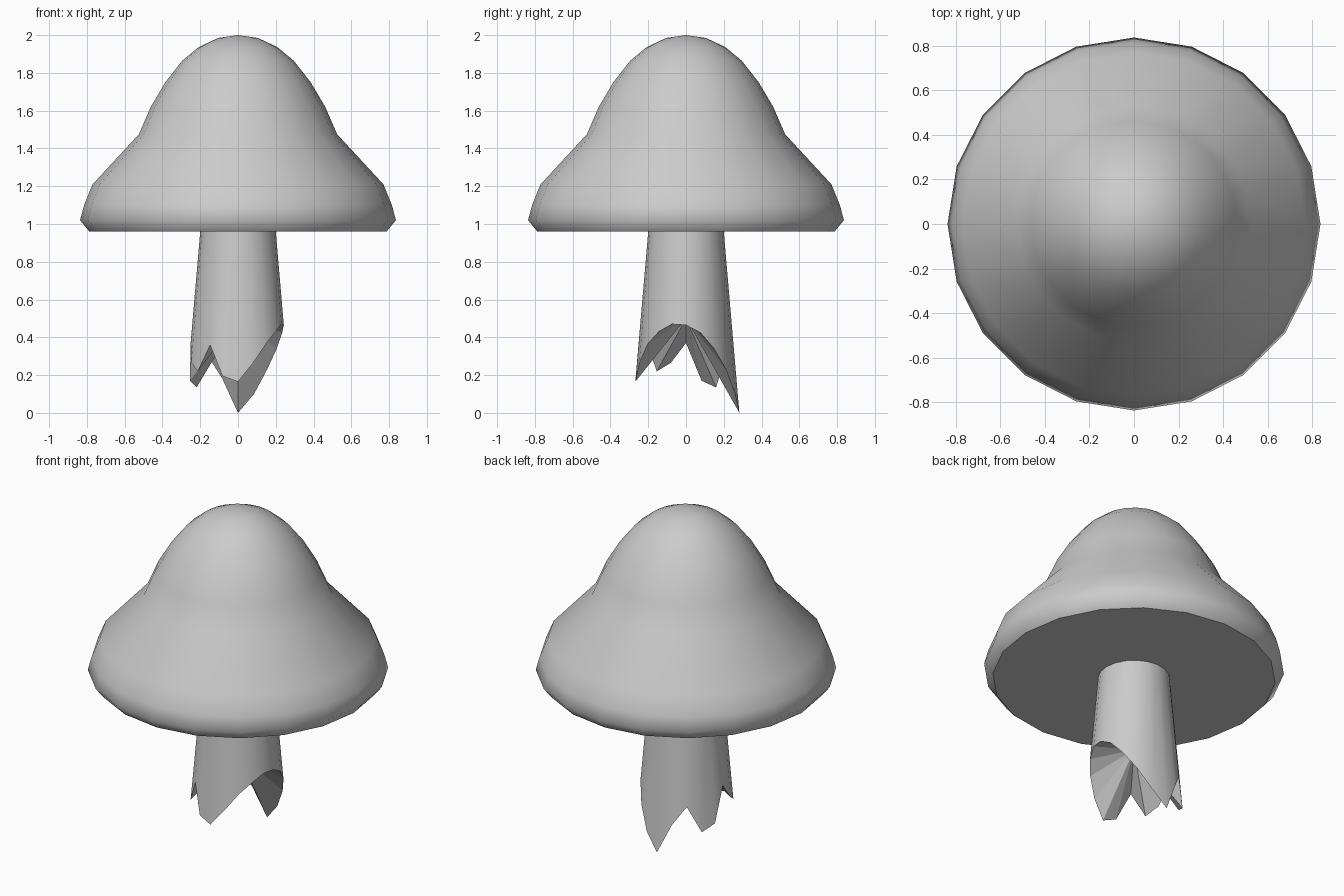
import bpy, bmesh
from math import sin, cos, pi

if "Cube" in bpy.data.objects:
    bpy.data.objects.remove(bpy.data.objects["Cube"])

SIDES = 20


def ring(bm, radius, height):
    """Ring of vertices; radius may vary with height, height may vary per side."""
    verts = []
    for k in range(SIDES):
        z = height(k)
        r = radius(z)
        a = 2 * pi * k / SIDES
        verts.append(bm.verts.new((r * cos(a), r * sin(a), z)))
    return verts


def bridge(bm, low, high, smooth=True):
    for k in range(SIDES):
        n = (k + 1) % SIDES
        bm.faces.new((low[k], low[n], high[n], high[k])).smooth = smooth


def fan(bm, loop, z, smooth):
    tip = bm.verts.new((0, 0, z))
    for k in range(SIDES):
        bm.faces.new((loop[k], loop[(k + 1) % SIDES], tip)).smooth = smooth


def finish(bm, name):
    bmesh.ops.recalc_face_normals(bm, faces=bm.faces)
    # Flat faces meet smooth ones with a sharp edge
    for e in bm.edges:
        if any(not f.smooth for f in e.link_faces):
            e.smooth = False
    mesh = bpy.data.meshes.new(name)
    bm.to_mesh(mesh)
    bm.free()
    obj = bpy.data.objects.new(name, mesh)
    bpy.context.collection.objects.link(obj)


# Cap: bell-shaped dome over a flared skirt, flat underneath
profile = [(0.787, 0.96), (0.836, 1.02), (0.815, 1.10), (0.77, 1.21),
           (0.525, 1.475), (0.462, 1.62), (0.385, 1.75), (0.295, 1.865),
           (0.208, 1.937), (0.105, 1.985)]
bm = bmesh.new()
rings = [ring(bm, lambda z, r=r: r, lambda k, h=h: h) for r, h in profile]
for low, high in zip(rings, rings[1:]):
    bridge(bm, low, high)
fan(bm, rings[-1], 2.0, True)
bm.faces.new(rings[0][::-1]).smooth = False
finish(bm, "cap")

# Stem: flared tube with a torn lower rim and a hollow faceted underside
rim = [0.465, 0.425, 0.34, 0.23, 0.10, 0.0, 0.18, 0.29, 0.135, 0.17,
       0.37, 0.265, 0.22, 0.36, 0.195, 0.165, 0.265, 0.365, 0.43, 0.47]
bm = bmesh.new()
taper = lambda z: 0.2 + (0.96 - z) * 0.086
bottom = ring(bm, taper, lambda k: rim[k])
top = ring(bm, taper, lambda k: 0.96)
bridge(bm, bottom, top)
fan(bm, bottom, 0.5, False)
bm.faces.new(top).smooth = False
finish(bm, "stem")
